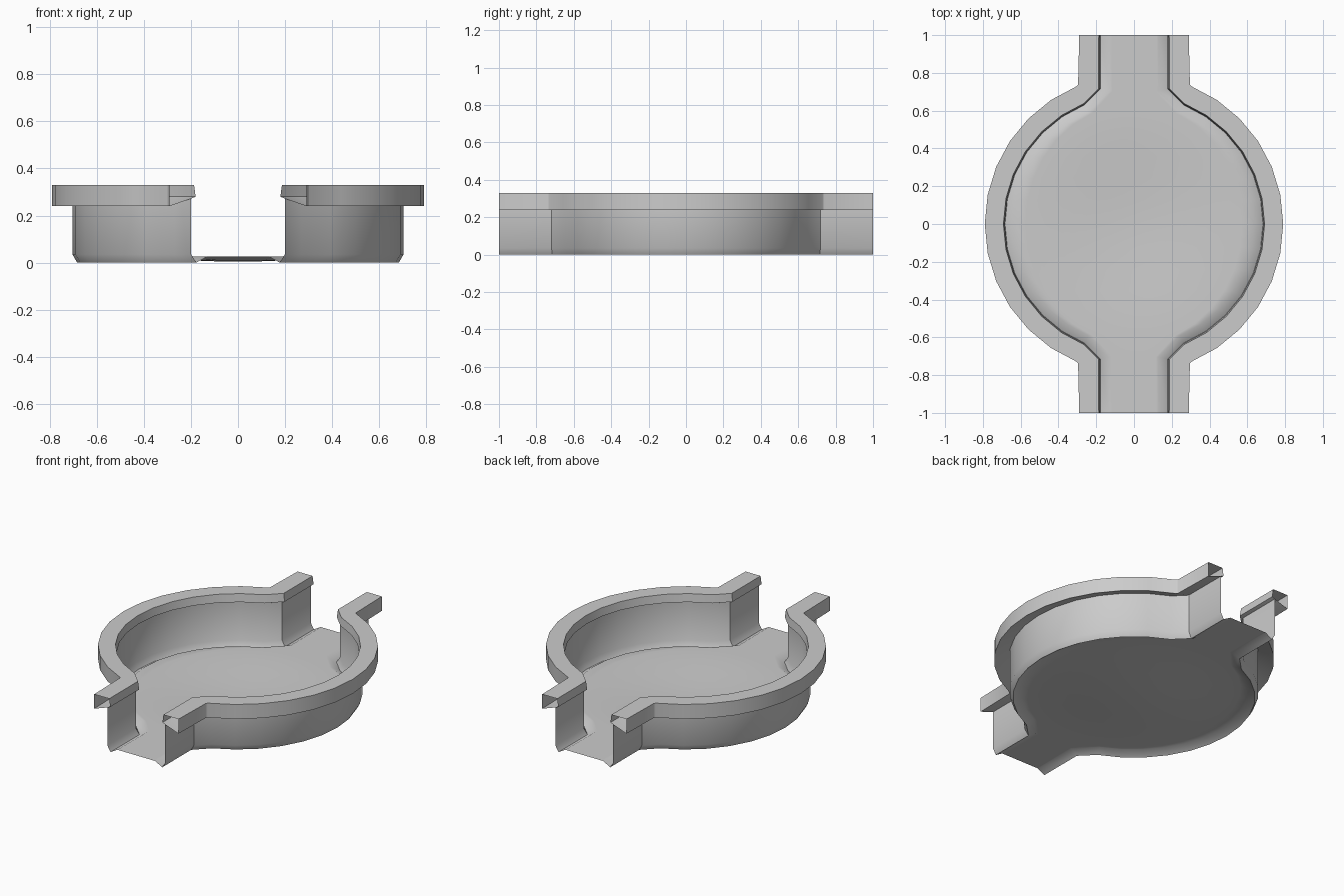
import bpy
import bmesh
import math
from mathutils import Vector

cube = bpy.data.objects.get("Cube")
if cube:
    bpy.data.objects.remove(cube)

grey = bpy.data.materials.new("plain grey")
grey.use_nodes = True
grey.diffuse_color = (0.6, 0.6, 0.6, 1)
grey.node_tree.nodes["Principled BSDF"].inputs["Base Color"].default_value = (0.6, 0.6, 0.6, 1)

# Plan of one side as pairs of points: inner rim edge, outer rim edge
R_IN, R_OUT = 0.685, 0.79
SEGMENTS = 32
ends = [(Vector((0.18, 1)), Vector((0.29, 1))),
        (Vector((0.18, 0.715)), Vector((0.296, 0.74)))]
arc = []
for i in range(-6, 7):
    a = -i * math.tau / SEGMENTS
    d = Vector((math.cos(a), math.sin(a)))
    arc.append((d * R_IN, d * R_OUT))
flip = Vector((1, -1))
stations = ends + arc + [(p * flip, q * flip) for p, q in reversed(ends)]


def plan_point(station, t, z, side=1):
    """Point at fraction t from the inner to the outer rim edge."""
    p = station[0].lerp(station[1], t)
    return Vector((p.x * side, p.y, z))


def grid_object(name, grids, inward=None):
    """Join grids of points into quads, as one smooth object with sharp edges."""
    bm = bmesh.new()
    for rows in grids:
        vs = [[bm.verts.new(p) for p in row] for row in rows]
        for r0, r1 in zip(vs, vs[1:]):
            for j in range(len(r0) - 1):
                bm.faces.new((r0[j], r0[j + 1], r1[j + 1], r1[j]))
    bmesh.ops.remove_doubles(bm, verts=bm.verts, dist=0.0001)
    bmesh.ops.recalc_face_normals(bm, faces=bm.faces)
    mesh = bpy.data.meshes.new(name)
    bm.to_mesh(mesh)
    bm.free()
    mesh.materials.append(grey)
    obj = bpy.data.objects.new(name, mesh)
    bpy.context.collection.objects.link(obj)
    bpy.ops.object.select_all(action="DESELECT")
    obj.select_set(True)
    bpy.context.view_layer.objects.active = obj
    bpy.ops.object.shade_smooth_by_angle(angle=math.radians(32))
    return obj


def sweep(name, profile, side):
    return grid_object(name, [[[plan_point(s, t, z, side) for t, z in profile]
                               for s in stations]])


# Hollow rim with open ends, and side wall with chamfered foot
RIM = [(0.17, 0.272), (0, 0.28), (0.06, 0.33), (1, 0.33), (1, 0.24), (0.17, 0.272)]
WALL = [(0.17, 0.272), (0.17, 0.035), (-0.02, 0)]
for label, side in (("left", 1), ("right", -1)):
    sweep(label + "_rim", RIM, side)
    sweep(label + "_wall", WALL, side)

# Floor: a gutter along each wall, raised channels and a shallow bowl
HIGH, LOW, BOWL = 0.027, 0.004, 0.6
COLUMNS = 20


def floor_height(x, y):
    k = min(math.hypot(x, y) / BOWL, 1)
    return LOW + (HIGH - LOW) * k * k * (3 - 2 * k)


rows = []
for s in stations:
    inner = plan_point(s, -0.45, 0)
    row = [plan_point(s, -0.02, 0, -1)]
    for j in range(COLUMNS + 1):
        x = inner.x * (2 * j / COLUMNS - 1)
        row.append(Vector((x, inner.y, floor_height(x, inner.y))))
    row.append(plan_point(s, -0.02, 0))
    rows.append(row)
grid_object("basin_floor", [rows])
